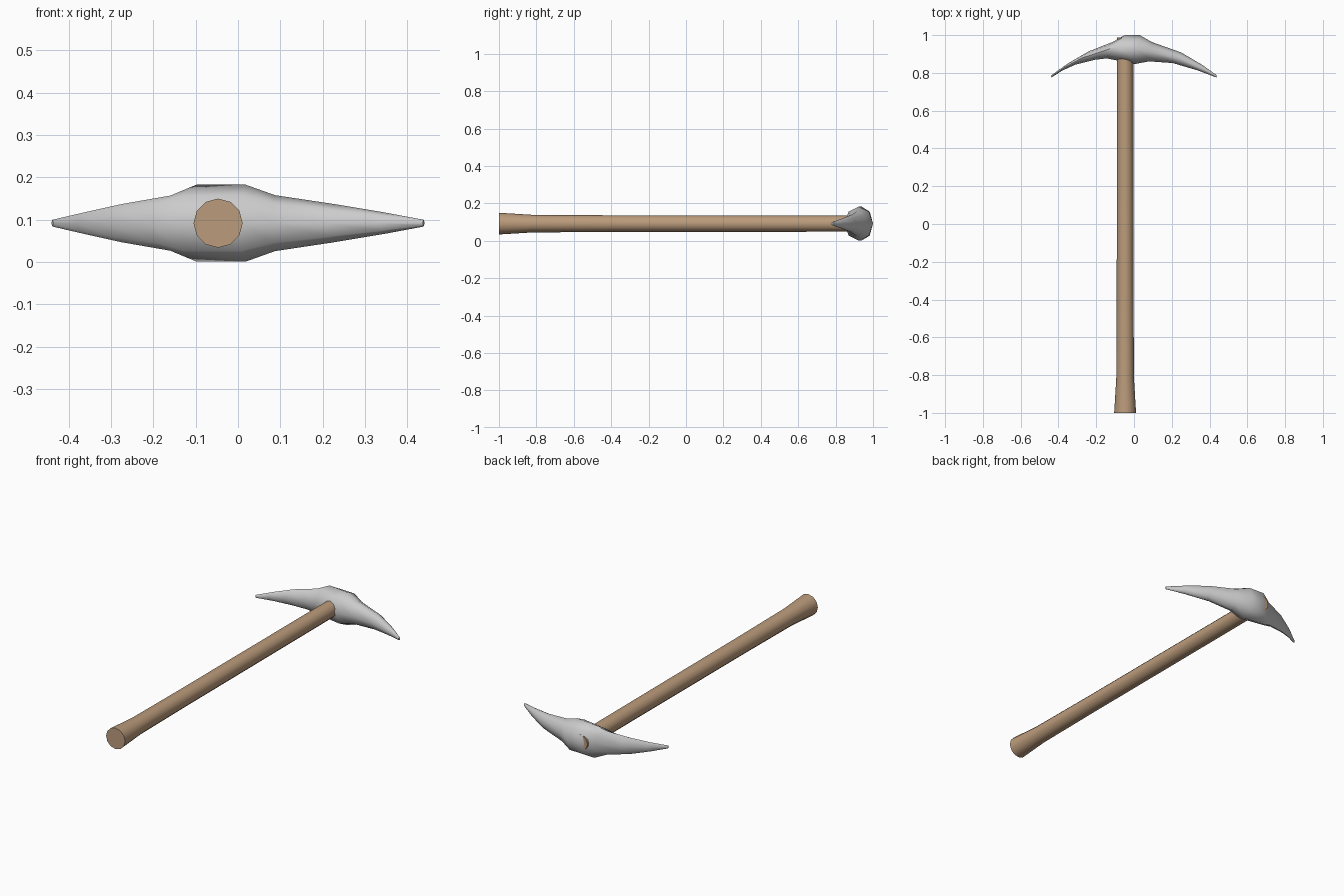
import bpy, bmesh, math
from mathutils import Vector

if "Cube" in bpy.data.objects:
    bpy.data.objects.remove(bpy.data.objects["Cube"])

ZC = 0.092  # height of the tool's centre line


def loft(name, rings, angle):
    """Skin a list of equal-length point rings, capped at both ends."""
    bm = bmesh.new()
    vs = [[bm.verts.new(p) for p in ring] for ring in rings]
    n = len(vs[0])
    for a, b in zip(vs, vs[1:]):
        for i in range(n):
            j = (i + 1) % n
            bm.faces.new((a[i], a[j], b[j], b[i]))
    bm.faces.new(vs[0])
    bm.faces.new(vs[-1])
    bmesh.ops.recalc_face_normals(bm, faces=bm.faces)
    mesh = bpy.data.meshes.new(name)
    bm.to_mesh(mesh)
    bm.free()
    ob = bpy.data.objects.new(name, mesh)
    bpy.context.collection.objects.link(ob)
    bpy.ops.object.select_all(action='DESELECT')
    ob.select_set(True)
    bpy.context.view_layer.objects.active = ob
    bpy.ops.object.shade_smooth_by_angle(angle=math.radians(angle))
    return ob


def ellipse(centre, u, v, n):
    return [centre + u * math.cos(2 * math.pi * i / n)
            + v * math.sin(2 * math.pi * i / n) for i in range(n)]


# Wooden handle, flared at the grip end: (y, radius)
profile = [(-1.0, 0.058), (-0.82, 0.047), (-0.4, 0.0445), (0.2, 0.044), (0.988, 0.043)]
handle = loft("handle", [ellipse(Vector((-0.047, y, ZC)), Vector((r, 0, 0)),
                                 Vector((0, 0, r)), 12) for y, r in profile], 60)
wood = bpy.data.materials.new("wood")
wood.diffuse_color = (0.5, 0.33, 0.2, 1)
wood.use_nodes = True
wood.node_tree.nodes["Principled BSDF"].inputs["Base Color"].default_value = wood.diffuse_color
handle.data.materials.append(wood)

# Curved octagonal pick head: back x, back y, front x, front y, half height
stations = [
    (-0.44, 0.786, -0.436, 0.776, 0.008),
    (-0.35, 0.850, -0.380, 0.812, 0.025),
    (-0.24, 0.914, -0.310, 0.844, 0.045),
    (-0.11, 0.965, -0.210, 0.869, 0.065),
    (-0.05, 1.000, -0.145, 0.877, 0.091),
    (0.03, 1.000, 0.005, 0.847, 0.091),
    (0.095, 0.963, 0.080, 0.861, 0.066),
    (0.25, 0.908, 0.205, 0.852, 0.045),
    (0.36, 0.843, 0.335, 0.814, 0.025),
    (0.44, 0.786, 0.436, 0.776, 0.008),
]
rings = []
for bx, by, fx, fy, h in stations:
    back, front = Vector((bx, by, ZC)), Vector((fx, fy, ZC))
    rings.append(ellipse((back + front) / 2, (back - front) / 2, Vector((0, 0, h)), 8))
loft("pick_head", rings, 60)
